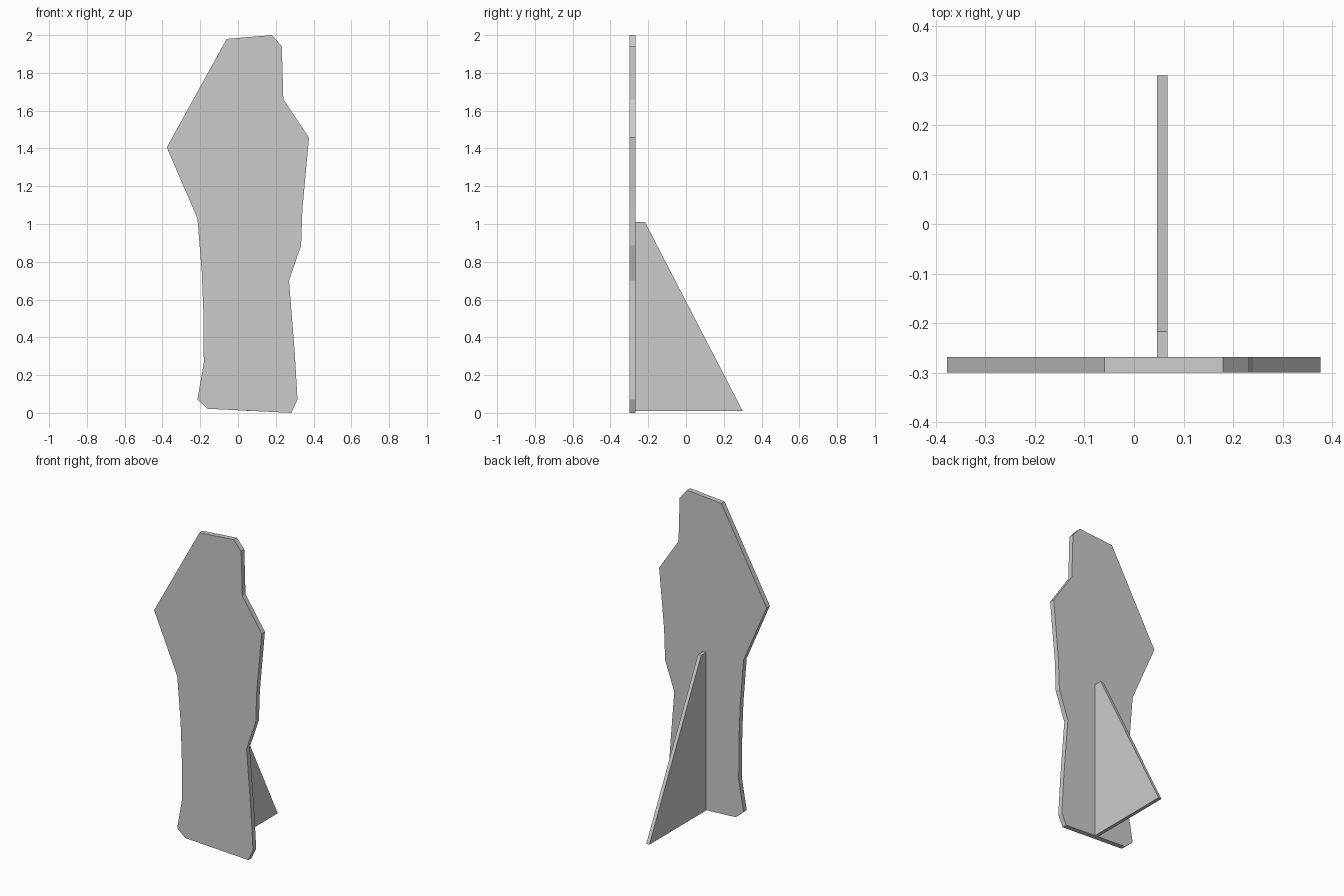
import bpy, bmesh
from mathutils import Vector

cube = bpy.data.objects.get("Cube")
if cube:
    bpy.data.objects.remove(cube, do_unlink=True)

# Single plain card colour
card = bpy.data.materials.new("card_grey")
card.use_nodes = True
grey = (0.6, 0.6, 0.6, 1)
card.diffuse_color = grey
card.node_tree.nodes["Principled BSDF"].inputs["Base Color"].default_value = grey


def slab(name, points, offset):
    """Extrude a flat outline by an offset into a solid sheet."""
    bm = bmesh.new()
    face = bm.faces.new([bm.verts.new(p) for p in points])
    extruded = bmesh.ops.extrude_face_region(bm, geom=[face], use_keep_orig=True)
    moved = [g for g in extruded["geom"] if isinstance(g, bmesh.types.BMVert)]
    bmesh.ops.translate(bm, verts=moved, vec=Vector(offset))
    bmesh.ops.recalc_face_normals(bm, faces=bm.faces)
    mesh = bpy.data.meshes.new(name)
    bm.to_mesh(mesh)
    bm.free()
    mesh.materials.append(card)
    obj = bpy.data.objects.new(name, mesh)
    bpy.context.collection.objects.link(obj)
    return obj


# Upright cut-out panel: outline in x, z
outline = [
    (-0.06, 1.98), (0.18, 2.0), (0.232, 1.94), (0.24, 1.66), (0.376, 1.457),
    (0.341, 1.08), (0.334, 0.886), (0.27, 0.70), (0.30, 0.325), (0.315, 0.07),
    (0.282, 0.0), (-0.16, 0.022), (-0.215, 0.07), (-0.181, 0.265),
    (-0.184, 0.55), (-0.192, 0.75), (-0.215, 1.03), (-0.377, 1.405),
]
slab("cutout_panel", [(x, -0.3, z) for x, z in outline], (0, 0.032, 0))

# Triangular support fin behind the panel: profile in y, z
profile = [(-0.268, 0.01), (0.3, 0.01), (-0.217, 1.01), (-0.268, 1.01)]
slab("support_fin", [(0.046, y, z) for y, z in profile], (0.022, 0, 0))
